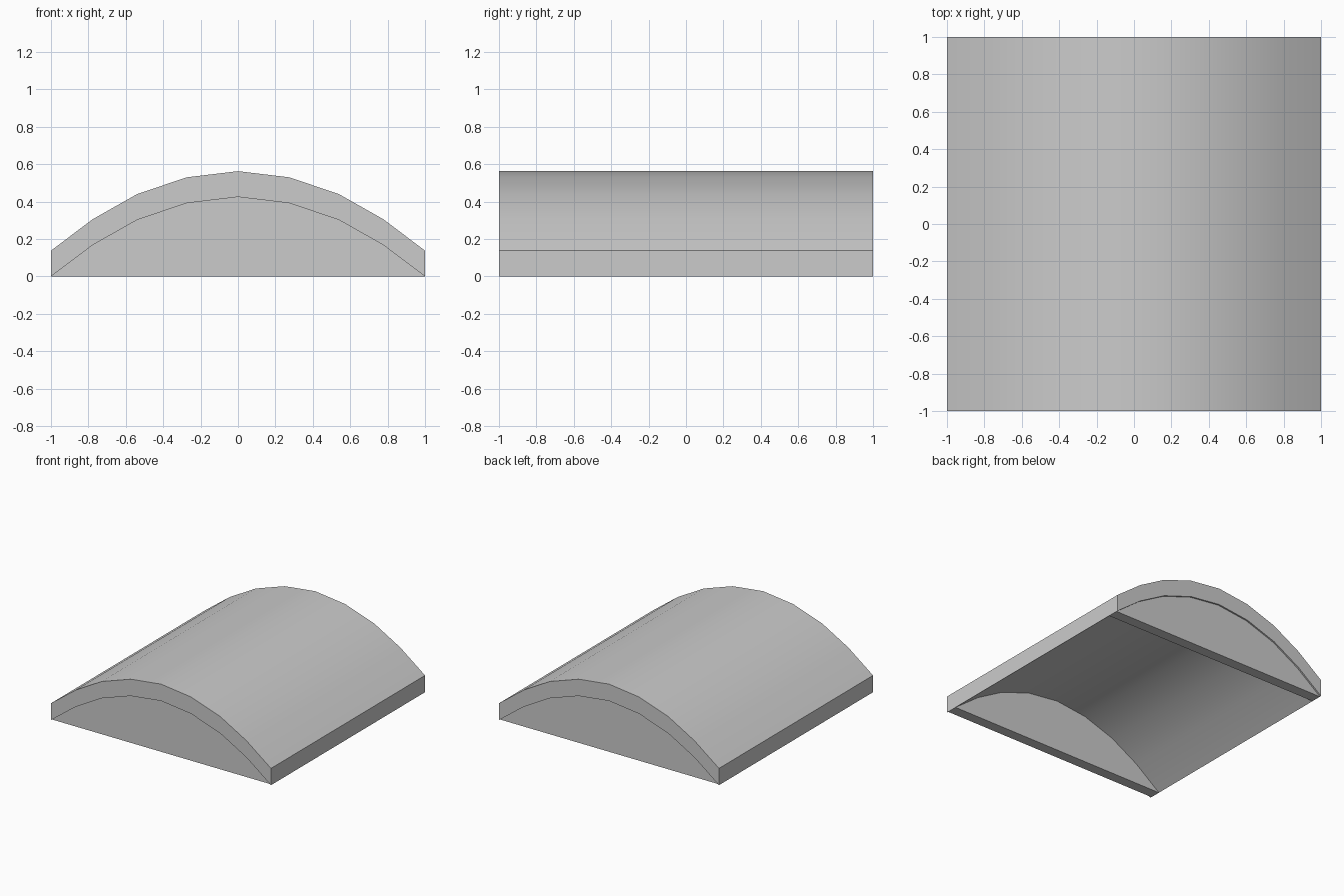
import bpy
import math

if "Cube" in bpy.data.objects:
    bpy.data.objects.remove(bpy.data.objects["Cube"])

# Half of the underside arch curve (x, z), from crown to eave
HALF = [(0, 0.425), (0.275, 0.392), (0.54, 0.302), (0.777, 0.168), (1, 0)]
THICK = 0.138
ARCH = [(-x, z) for x, z in reversed(HALF[1:])] + HALF


def extrude_profile(name, profile, y0, y1):
    """Closed prism from an x-z profile, running along y."""
    n = len(profile)
    verts = [(x, y, z) for y in (y0, y1) for x, z in profile]
    faces = [tuple(range(n)), tuple(range(2 * n - 1, n - 1, -1))]
    faces += [(i, i + n, (i + 1) % n + n, (i + 1) % n) for i in range(n)]
    mesh = bpy.data.meshes.new(name)
    mesh.from_pydata(verts, [], faces)
    obj = bpy.data.objects.new(name, mesh)
    bpy.context.collection.objects.link(obj)
    return obj


# Curved roof shell: lower curve left to right, upper curve back again
shell = ARCH + [(x, z + THICK) for x, z in reversed(ARCH)]
roof = extrude_profile("roof_shell", shell, -1, 1)
bpy.context.view_layer.objects.active = roof
roof.select_set(True)
bpy.ops.object.shade_smooth_by_angle(angle=math.radians(25))

# End walls filling the arch, set slightly in from the roof edge
extrude_profile("front_gable", ARCH[::-1][::-1], -0.987, -0.9).data.flip_normals()
extrude_profile("back_gable", ARCH, 0.9, 0.987).data.flip_normals()

# The gable profile runs over the top, so make all normals face outward
import bmesh
for obj in bpy.context.collection.objects:
    bm = bmesh.new()
    bm.from_mesh(obj.data)
    bmesh.ops.recalc_face_normals(bm, faces=bm.faces)
    bm.to_mesh(obj.data)
    bm.free()
